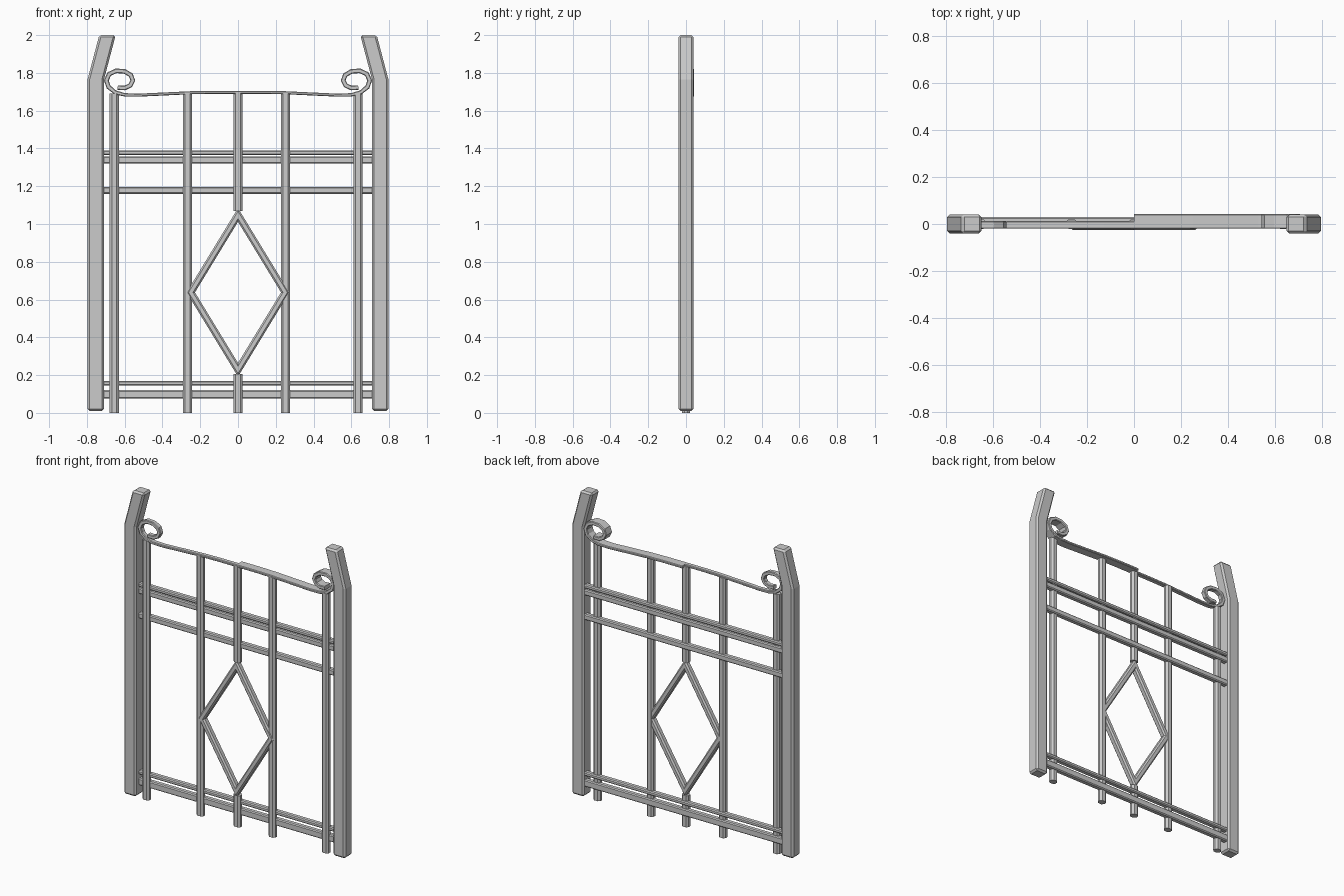
import bpy, bmesh
from mathutils import Vector

if "Cube" in bpy.data.objects:
    bpy.data.objects.remove(bpy.data.objects["Cube"])


def sweep(name, pts, width, y0, y1, ch=0.006, closed=False, flat=False):
    """Sweep a chamfered rectangle along an x-z path with mitred corners."""
    p = [Vector(q) for q in pts]
    n = len(p)
    ws = width if isinstance(width, list) else [width] * n
    bm = bmesh.new()
    rings = []
    for i in range(n):
        dirs = []
        if closed or i > 0:
            dirs.append((p[i] - p[i - 1]).normalized())
        if closed or i < n - 1:
            dirs.append((p[(i + 1) % n] - p[i]).normalized())
        t = sum(dirs, Vector((0, 0))).normalized()
        off = Vector((t.y, -t.x)) / max(t.dot(dirs[0]), 0.4)
        if flat:
            off = Vector((1, 0))
        h = ws[i] / 2
        if ch:
            prof = [(-h + ch, y0), (h - ch, y0), (h, y0 + ch), (h, y1 - ch),
                    (h - ch, y1), (-h + ch, y1), (-h, y1 - ch), (-h, y0 + ch)]
        else:
            prof = [(-h, y0), (h, y0), (h, y1), (-h, y1)]
        rings.append([bm.verts.new((p[i].x + off.x * a, y, p[i].y + off.y * a))
                      for a, y in prof])
    m = len(rings[0])
    for i in range(n if closed else n - 1):
        a, b = rings[i], rings[(i + 1) % n]
        for j in range(m):
            k = (j + 1) % m
            bm.faces.new((a[j], a[k], b[k], b[j]))
    if not closed:
        bm.faces.new(rings[0])
        bm.faces.new(rings[-1])
    bmesh.ops.recalc_face_normals(bm, faces=bm.faces)
    me = bpy.data.meshes.new(name)
    bm.to_mesh(me)
    bm.free()
    ob = bpy.data.objects.new(name, me)
    bpy.context.collection.objects.link(ob)
    return ob


# Side posts with tops leaning inward
for side, s in (("left", -1), ("right", 1)):
    post = sweep(side + "_post", [(s * 0.753, 0.01), (s * 0.753, 1.765), (s * 0.691, 2.0)],
                 0.087, -0.04, 0.04, ch=0, flat=True)
    bev = post.modifiers.new("bevel", "BEVEL")
    bev.width = 0.011
    bev.segments = 1
    bev.limit_method = "ANGLE"

# Upright bars; the middle one is interrupted by the diamond
for i, (x, z0, z1) in enumerate([(-0.655, 0, 1.69), (-0.267, 0, 1.692), (0, 0, 0.205),
                                 (0, 1.07, 1.695), (0.252, 0, 1.692), (0.635, 0, 1.69)]):
    sweep(f"upright_bar_{i + 1}", [(x, z0), (x, z1)], 0.049, -0.021, 0.02, ch=0.012)

# Horizontal rails behind the bars
for i, (z0, z1) in enumerate([(0.075, 0.12), (0.145, 0.17), (1.16, 1.197),
                              (1.32, 1.357), (1.365, 1.39)]):
    z = (z0 + z1) / 2
    sweep(f"rail_{i + 1}", [(-0.72, z), (0.72, z)], z1 - z0, -0.005, 0.03, ch=0.006)

# Diamond centrepiece
sweep("diamond", [(0, 1.048), (0.25, 0.638), (0, 0.228), (-0.25, 0.638)],
      0.038, -0.025, 0.018, ch=0.009, closed=True)

# Top ribbon halves curling into scrolls; the right one is deeper
curl = [(0, 1.697), (0.13, 1.697), (0.25, 1.695), (0.4, 1.688), (0.53, 1.682),
        (0.6, 1.684), (0.65, 1.697), (0.685, 1.725), (0.697, 1.76), (0.682, 1.794),
        (0.645, 1.811), (0.6, 1.808), (0.567, 1.788), (0.557, 1.76), (0.57, 1.734),
        (0.6, 1.72), (0.637, 1.722)]
widths = [0.016] * 5 + [0.018, 0.021] + [0.024] * 10
for side, s, y1 in (("left", -1, 0.012), ("right", 1, 0.043)):
    sweep(side + "_scroll", [(s * x, z) for x, z in curl], widths, -0.02, y1, ch=0.004)
